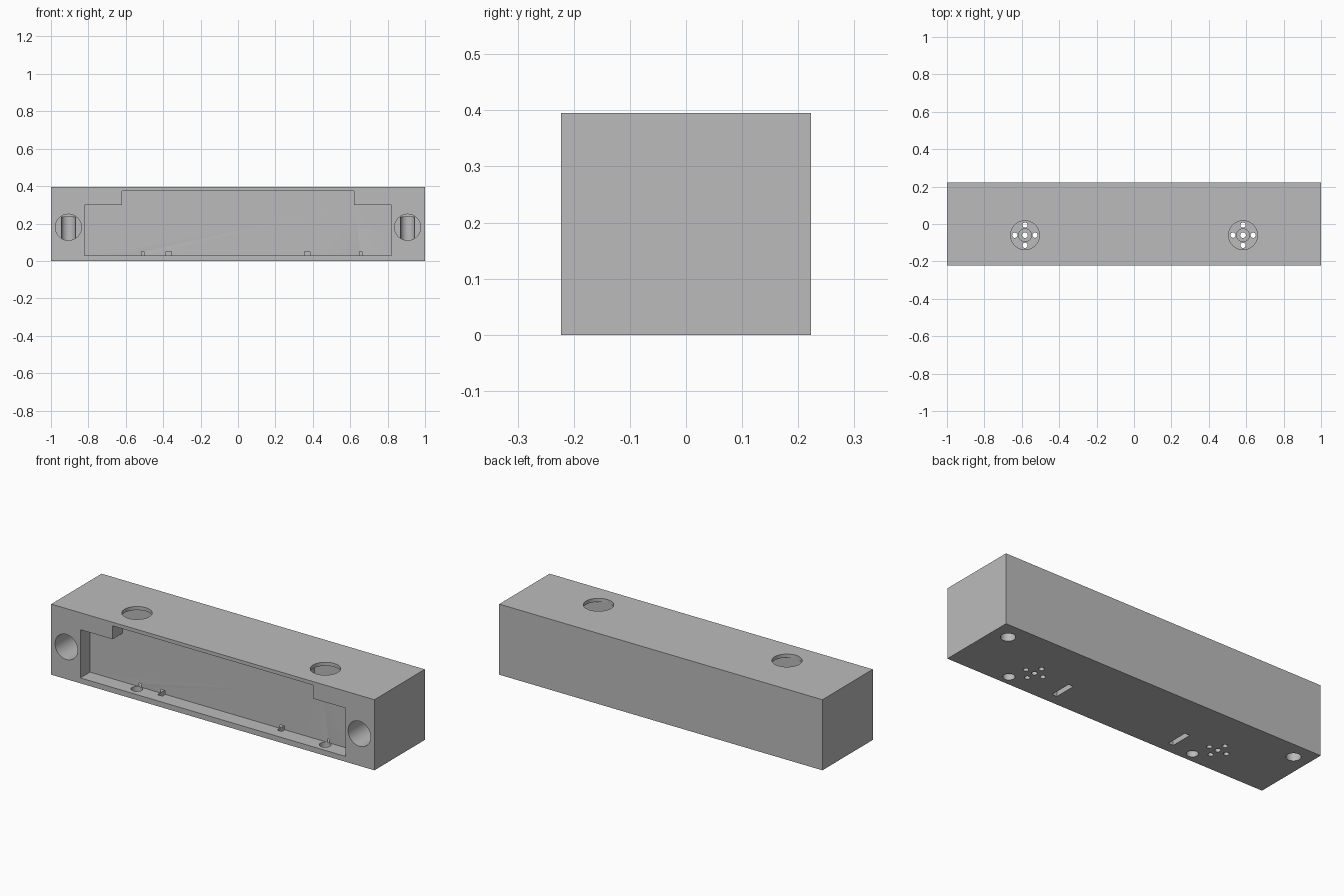
import bpy
import bmesh
import math
from mathutils import Matrix

default = bpy.data.objects.get("Cube")
if default:
    bpy.data.objects.remove(default, do_unlink=True)

WIDTH, DEPTH, HEIGHT = 2.0, 0.445, 0.395
FRONT = -DEPTH / 2
FLOOR, CEILING = 0.03, 0.375      # inner cavity heights
LIP_BACK = -0.137                 # back of the front lip
PANEL_Y = -0.0375                 # middle rear wall of the cavity
POCKET_Y = 0.0245                 # rear wall of the side pockets

grey = bpy.data.materials.new("light_grey")
grey.use_nodes = True
colour = (0.5, 0.5, 0.5, 1)
grey.diffuse_color = colour
grey.node_tree.nodes["Principled BSDF"].inputs["Base Color"].default_value = colour


def make_object(name, bm):
    bmesh.ops.recalc_face_normals(bm, faces=bm.faces)
    mesh = bpy.data.meshes.new(name)
    bm.to_mesh(mesh)
    bm.free()
    mesh.materials.append(grey)
    obj = bpy.data.objects.new(name, mesh)
    bpy.context.collection.objects.link(obj)
    return obj


def box(name, x0, x1, y0, y1, z0, z1):
    bm = bmesh.new()
    centre = Matrix.Translation(((x0 + x1) / 2, (y0 + y1) / 2, (z0 + z1) / 2))
    size = Matrix.Diagonal((x1 - x0, y1 - y0, z1 - z0, 1))
    bmesh.ops.create_cube(bm, size=1, matrix=centre @ size)
    return make_object(name, bm)


def cylinder(name, centre, radius, length, along_y=False, sides=48):
    bm = bmesh.new()
    turn = Matrix.Rotation(math.pi / 2 if along_y else 0, 4, "X")
    bmesh.ops.create_cone(bm, cap_ends=True, segments=sides, radius1=radius,
                          radius2=radius, depth=length,
                          matrix=Matrix.Translation(centre) @ turn)
    return make_object(name, bm)


def front_prism(name, outline, y0, y1):
    bm = bmesh.new()
    face = bm.faces.new([bm.verts.new((x, y0, z)) for x, z in outline])
    new = bmesh.ops.extrude_face_region(bm, geom=[face])["geom"]
    bmesh.ops.translate(bm, vec=(0, y1 - y0, 0),
                        verts=[v for v in new if isinstance(v, bmesh.types.BMVert)])
    return make_object(name, bm)


housing = box("housing", -WIDTH / 2, WIDTH / 2, FRONT, -FRONT, 0, HEIGHT)


def cut(cutter):
    mod = housing.modifiers.new("cut", "BOOLEAN")
    mod.operation = "DIFFERENCE"
    mod.solver = "EXACT"
    mod.object = cutter
    bpy.context.view_layer.objects.active = housing
    bpy.ops.object.modifier_apply(modifier=mod.name)
    bpy.data.objects.remove(cutter, do_unlink=True)


# Stepped front opening and the cavity behind its lip
half = [(0.82, FLOOR), (0.82, 0.30), (0.62, 0.30), (0.62, CEILING)]
outline = half + [(-x, z) for x, z in reversed(half)]
cut(front_prism("opening", outline, FRONT - 0.05, LIP_BACK))
cut(box("cavity", -0.82, 0.82, LIP_BACK, PANEL_Y, FLOOR, CEILING))

for side in (-1, 1):
    # Deeper side pocket
    x0, x1 = sorted((side * 0.455, side * 0.82))
    cut(box("pocket", x0, x1, PANEL_Y, POCKET_Y, FLOOR, CEILING))

    # Round opening in the top
    x, y = side * 0.583, -0.06
    cut(cylinder("top_opening", (x, y, HEIGHT), 0.077, 0.1, sides=64))

    # Floor holes: counterbored centre, ring of four, and one larger hole
    cut(cylinder("counterbore", (x, y, FLOOR), 0.034, 0.03, sides=32))
    cut(cylinder("centre_hole", (x, y, 0), 0.015, 0.1, sides=24))
    for i in range(4):
        a = i * math.pi / 2
        spot = (x + 0.054 * math.cos(a), y + 0.054 * math.sin(a), 0)
        cut(cylinder("ring_hole", spot, 0.014, 0.1, sides=24))
    cut(cylinder("cable_hole", (x + 0.073, -0.166, 0), 0.03, 0.1, sides=32))

    # Narrow slot in the floor
    sx = side * 0.37
    cut(box("slot", sx - 0.015, sx + 0.015, -0.162, PANEL_Y, -0.05, 0.05))

    # Front bore meeting an upright bore from below
    cut(cylinder("front_bore", (side * 0.907, FRONT + 0.12, 0.18), 0.07, 0.45,
                 along_y=True))
    cut(cylinder("upright_bore", (side * 0.907, 0.127, 0.085), 0.0375, 0.30,
                 sides=32))

bpy.ops.object.select_all(action="DESELECT")
housing.select_set(True)
bpy.context.view_layer.objects.active = housing
bpy.ops.object.shade_smooth_by_angle(angle=math.radians(30))
